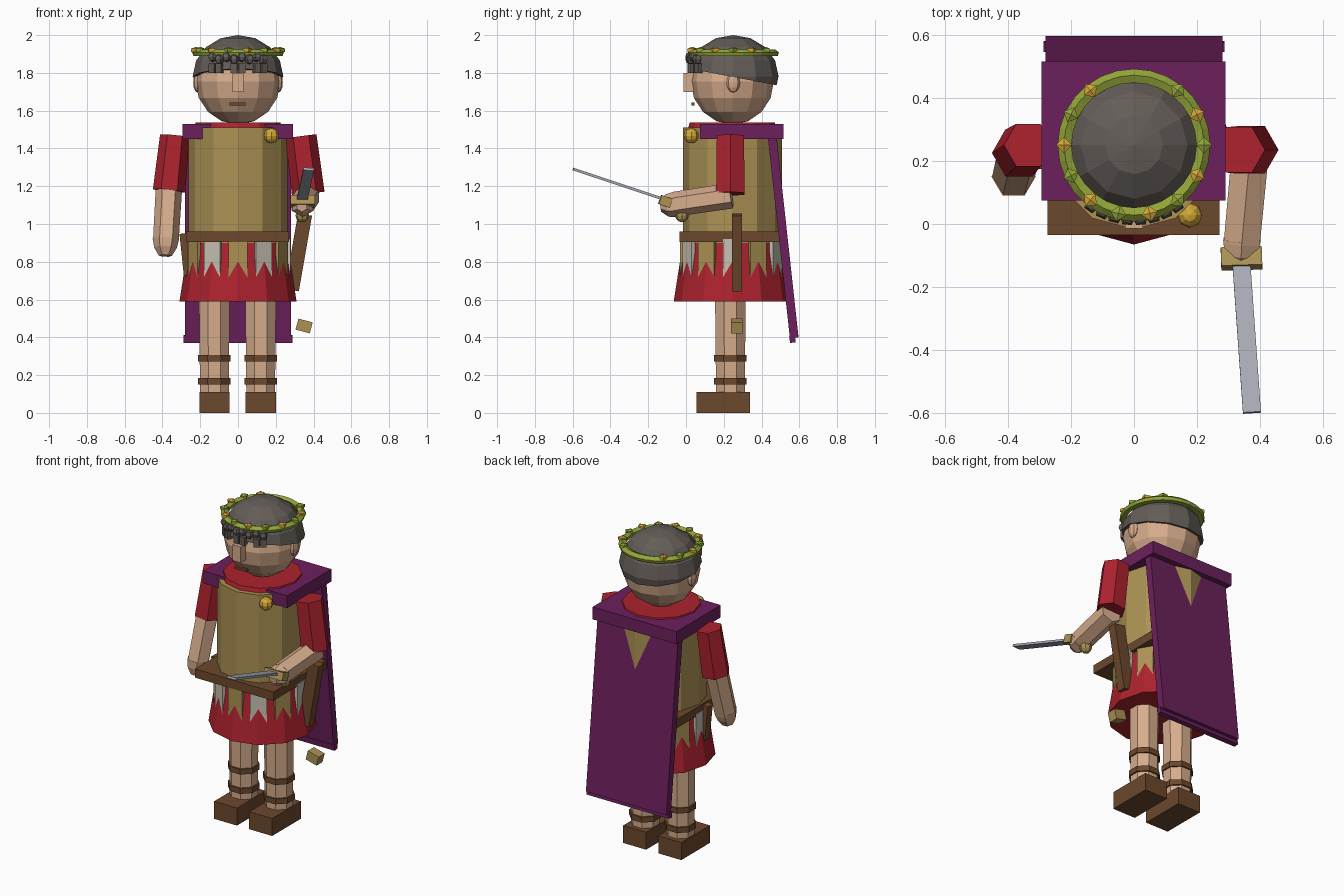
import bpy, bmesh, math
from mathutils import Vector, Matrix

if "Cube" in bpy.data.objects:
    bpy.data.objects.remove(bpy.data.objects["Cube"])

CY = 0.245  # body axis in y


def material(name, r, g, b):
    def lin(c):
        c /= 255
        return c / 12.92 if c <= 0.04045 else ((c + 0.055) / 1.055) ** 2.4
    m = bpy.data.materials.new(name)
    m.diffuse_color = (lin(r), lin(g), lin(b), 1)
    m.use_nodes = True
    m.node_tree.nodes["Principled BSDF"].inputs["Base Color"].default_value = m.diffuse_color
    return m


SKIN = material("skin", 214, 172, 140)
TAN = material("tan leather", 172, 146, 84)
RED = material("red cloth", 172, 34, 46)
PURPLE = material("purple cloth", 108, 32, 92)
BROWN = material("brown leather", 108, 72, 44)
HAIR = material("grey hair", 100, 93, 88)
GREEN = material("leaf green", 146, 165, 56)
GOLD = material("gold", 212, 168, 56)
WHITE = material("pale linen", 200, 194, 178)
STEEL = material("steel", 168, 171, 182)


def finish(name, bm, mat):
    bmesh.ops.recalc_face_normals(bm, faces=bm.faces)
    me = bpy.data.meshes.new(name)
    bm.to_mesh(me)
    bm.free()
    me.materials.append(mat)
    ob = bpy.data.objects.new(name, me)
    bpy.context.collection.objects.link(ob)
    return ob


def box(name, loc, size, mat, rot=None):
    bm = bmesh.new()
    bmesh.ops.create_cube(bm, size=1)
    rot = rot or Matrix.Identity(4)
    bm.transform(Matrix.Translation(loc) @ rot @ Matrix.Diagonal((*size, 1)))
    return finish(name, bm, mat)


def bar(name, a, b, width, depth, mat):
    """Box running from a to b; width lies mostly along x."""
    a, b = Vector(a), Vector(b)
    d = (b - a).normalized()
    side = Vector((1, 0, 0))
    side = (side - d * side.dot(d)).normalized()
    rot = Matrix((side, d.cross(side), d)).transposed().to_4x4()
    return box(name, (a + b) / 2, (width, depth, (b - a).length), mat, rot)


def tube(name, stations, sides, mat, offset=0.0):
    """Faceted solid through (x, y, z, radius) stations."""
    pts = [Vector(s[:3]) for s in stations]
    d = (pts[-1] - pts[0]).normalized()
    ref = Vector((0, -1, 0)) if abs(d.y) < 0.8 else Vector((0, 0, 1))
    u = (ref - d * ref.dot(d)).normalized()
    v = d.cross(u)
    bm = bmesh.new()
    rings = []
    for p, s in zip(pts, stations):
        angs = [2 * math.pi * (i + offset) / sides for i in range(sides)]
        rings.append([bm.verts.new(p + (u * math.cos(t) + v * math.sin(t)) * s[3]) for t in angs])
    for lo, hi in zip(rings, rings[1:]):
        for i in range(sides):
            j = (i + 1) % sides
            bm.faces.new((lo[i], lo[j], hi[j], hi[i]))
    bm.faces.new(rings[0])
    bm.faces.new(rings[-1])
    return finish(name, bm, mat)


def ball(name, loc, scale, mat, seg=12, rings=8, spin=0.0, cut=None):
    bm = bmesh.new()
    bmesh.ops.create_uvsphere(bm, u_segments=seg, v_segments=rings, radius=1)
    bm.transform(Matrix.Translation(loc) @ Matrix.Rotation(spin, 4, 'Z') @ Matrix.Diagonal((*scale, 1)))
    if cut:  # keep what lies above the cutting plane
        geom = bm.verts[:] + bm.edges[:] + bm.faces[:]
        bmesh.ops.bisect_plane(bm, geom=geom, plane_co=cut[0], plane_no=cut[1], clear_inner=True)
        bmesh.ops.holes_fill(bm, edges=[e for e in bm.edges if e.is_boundary])
    return finish(name, bm, mat)


# Legs, straps and shoes
for side, x in (("left", -0.125), ("right", 0.12)):
    tube(side + "_leg", [(x, 0.235, 0.08, 0.082), (x, 0.235, 0.64, 0.088)], 8, SKIN, 0.5)
    for n, z in (("ankle", 0.168), ("shin", 0.29)):
        tube(f"{side}_{n}_strap", [(x, 0.235, z - 0.017, 0.093), (x, 0.235, z + 0.017, 0.093)], 8, BROWN, 0.5)
    box(side + "_shoe", (x, 0.197, 0.055), (0.16, 0.285, 0.11), BROWN)

# Skirt with hanging strips
tube("skirt", [(0, CY, 0.59, 0.31), (0, CY, 0.91, 0.26)], 12, RED)
for i in range(12):
    t = 2 * math.pi * i / 12
    r = 0.267
    box(f"skirt_strip_{i}", (r * math.sin(t), CY - r * math.cos(t), 0.81), (0.098, 0.02, 0.22),
        WHITE if i % 2 else TAN, Matrix.Rotation(t, 4, 'Z'))

# Torso, belt and collar
tube("breastplate", [(0, CY, 0.9, 0.262), (0, CY, 1.512, 0.262)], 12, TAN)
box("belt", (-0.002, 0.23, 0.932), (0.546, 0.53, 0.055), BROWN)
tube("collar", [(0, CY, 1.49, 0.24), (0, CY, 1.537, 0.225)], 12, RED)

# Cloak: shoulder slab, hanging back panel and hem
box("cloak_shoulders", (-0.002, 0.295, 1.49), (0.584, 0.44, 0.078), PURPLE)
bar("cloak_back", (0, 0.452, 1.5), (0, 0.573, 0.397), 0.56, 0.046, PURPLE)
bar("cloak_hem", (0, 0.561, 0.41), (0, 0.566, 0.372), 0.575, 0.03, PURPLE)
ball("brooch", (0.177, 0.028, 1.467), (0.04, 0.04, 0.04), GOLD, 8, 6)

# Left arm hanging
tube("left_sleeve", [(-0.335, 0.25, 1.465, 0.078), (-0.365, 0.225, 1.175, 0.086)], 6, RED, 0.5)
tube("left_forearm", [(-0.365, 0.22, 1.2, 0.07), (-0.382, 0.15, 0.91, 0.068)], 6, SKIN, 0.5)
tube("left_hand", [(-0.382, 0.15, 0.92, 0.07), (-0.384, 0.142, 0.875, 0.06), (-0.385, 0.135, 0.832, 0.035)], 6, SKIN, 0.5)

# Right arm bent forward
tube("right_sleeve", [(0.333, 0.235, 1.465, 0.083), (0.372, 0.235, 1.16, 0.087)], 6, RED, 0.5)
tube("right_forearm", [(0.37, 0.24, 1.15, 0.068), (0.342, -0.06, 1.105, 0.066)], 6, SKIN)
tube("right_hand", [(0.342, -0.05, 1.105, 0.068), (0.34, -0.1, 1.098, 0.06), (0.338, -0.135, 1.094, 0.03)], 6, SKIN)

# Sword
bar("sword_blade", (0.338, -0.09, 1.122), (0.374, -0.598, 1.291), 0.057, 0.014, STEEL)
bar("sword_guard", (0.34, -0.08, 1.11), (0.342, -0.138, 1.13), 0.13, 0.05, TAN)
bar("sword_grip", (0.34, -0.1, 1.12), (0.34, -0.02, 1.05), 0.035, 0.035, BROWN)
ball("sword_pommel", (0.34, -0.022, 1.045), (0.036, 0.036, 0.036), TAN, 8, 6)

# Scabbard, loose tip and hip dagger
bar("scabbard", (0.355, 0.27, 1.05), (0.285, 0.27, 0.65), 0.075, 0.055, BROWN)
box("scabbard_tip", (0.35, 0.268, 0.46), (0.078, 0.06, 0.06), TAN, Matrix.Rotation(math.radians(15), 4, 'Y'))
bar("dagger_sheath", (-0.285, 0.2, 0.95), (-0.262, 0.2, 0.73), 0.05, 0.05, BROWN)

# Head and face
ball("head", (0, CY, 1.755), (0.225, 0.22, 0.228), SKIN)
box("nose", (0, 0.013, 1.75), (0.056, 0.055, 0.1), SKIN)
box("mouth", (-0.002, 0.037, 1.635), (0.085, 0.018, 0.014), BROWN)
for side, s in (("left", -1), ("right", 1)):
    ball(side + "_ear", (s * 0.215, 0.25, 1.748), (0.022, 0.036, 0.052), SKIN, 8, 6)

# Hair cap with a slanted lower edge, and fringe curls
ball("hair", (0, 0.25, 1.782), (0.24, 0.24, 0.218), HAIR, cut=((0, 0.03, 1.82), (0, 0.19, 1)))
for i in range(8):
    t = math.radians(-35 + 10 * i)
    rot = Matrix.Rotation(t, 4, 'Z')
    x, y = 0.232 * math.sin(t), 0.25 - 0.232 * math.cos(t)
    ball(f"curl_{i}", (x, y, 1.885 - 0.012 * (i % 2)), (0.026, 0.026, 0.028), HAIR, 5, 4, t)
    if i % 3 != 2:
        box(f"fringe_{i}", (x, y + 0.006, 1.825), (0.034, 0.03, 0.05), HAIR, rot)

# Wreath with studs, open at the back
ring = []
for k in range(28):
    t = 2 * math.pi * k / 28
    ring.append((math.cos(t), math.sin(t)))
bm = bmesh.new()
loops = [[bm.verts.new((c * r, 0.25 + s * r, 1.903 + z)) for c, s in ring]
         for r, z in ((0.236, -0.014), (0.242, 0.004), (0.222, 0.022), (0.198, 0.012), (0.205, -0.014))]
for a, b in zip(loops, loops[1:] + loops[:1]):
    for k in range(28):
        j = (k + 1) % 28
        bm.faces.new((a[k], a[j], b[j], b[k]))
finish("wreath", bm, GREEN)
for i in range(12):
    t = 2 * math.pi * (5 + i) / 14
    ball(f"wreath_stud_{i}", (0.222 * math.cos(t), 0.25 + 0.222 * math.sin(t), 1.92), (0.03, 0.03, 0.018),
         GREEN if i % 2 else GOLD, 4, 3, t)
